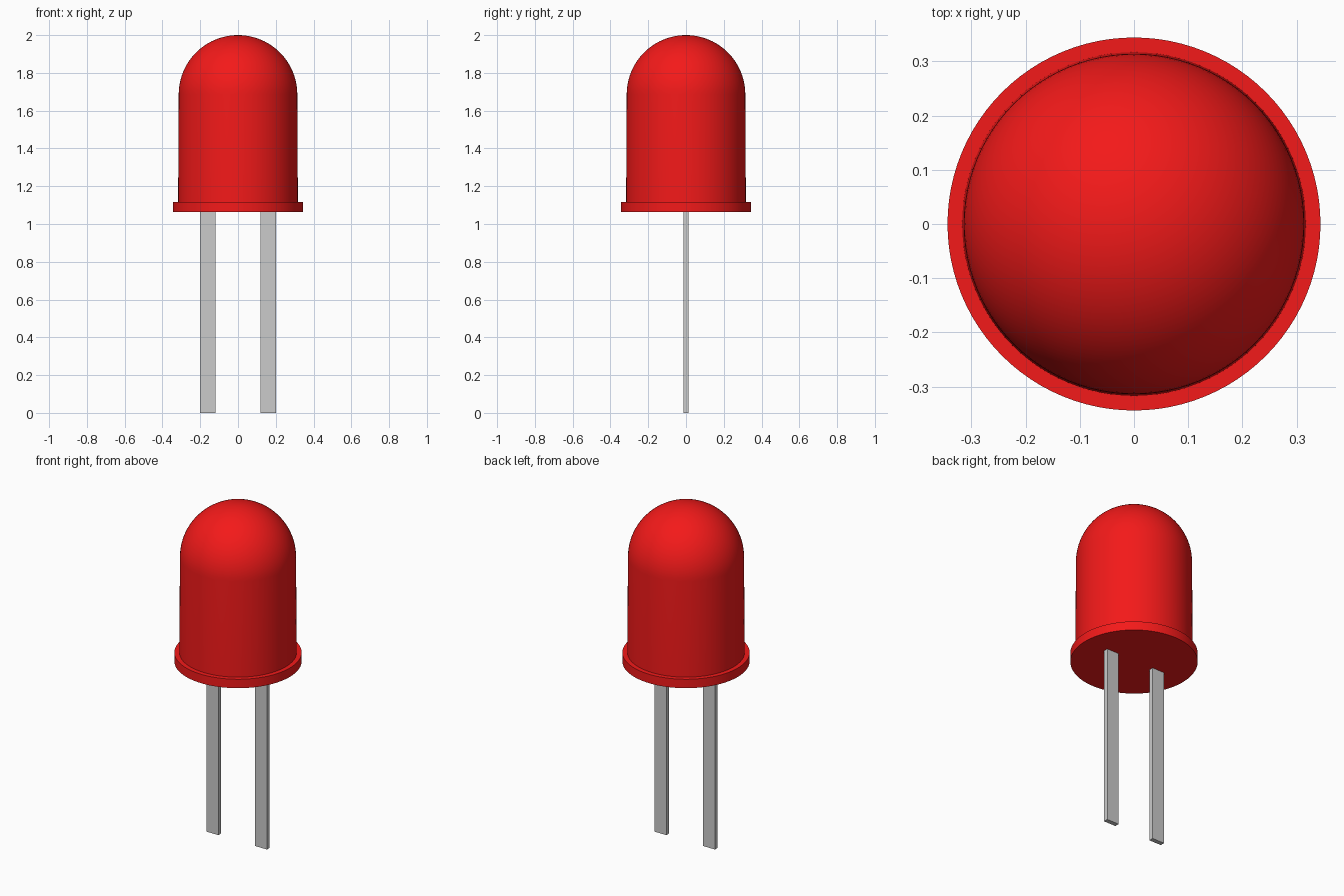
import bpy, bmesh, math

if "Cube" in bpy.data.objects:
    bpy.data.objects.remove(bpy.data.objects["Cube"])

red = bpy.data.materials.new("red_plastic")
red.diffuse_color = (0.9, 0.01, 0.01, 1)
red.use_nodes = True
red.node_tree.nodes["Principled BSDF"].inputs["Base Color"].default_value = red.diffuse_color
SEGMENTS = 96


def lathe(name, profile):
    """Revolve an (r, z) profile that starts and ends on the z axis."""
    bm = bmesh.new()
    verts = [bm.verts.new((r, 0, z)) for r, z in profile]
    edges = [bm.edges.new(pair) for pair in zip(verts, verts[1:])]
    bmesh.ops.spin(bm, geom=verts + edges, cent=(0, 0, 0), axis=(0, 0, 1),
                   angle=math.tau, steps=SEGMENTS, use_duplicate=False)
    bmesh.ops.remove_doubles(bm, verts=bm.verts, dist=0.0001)
    bmesh.ops.recalc_face_normals(bm, faces=bm.faces)
    mesh = bpy.data.meshes.new(name)
    bm.to_mesh(mesh)
    bm.free()
    obj = bpy.data.objects.new(name, mesh)
    bpy.context.collection.objects.link(obj)
    bpy.ops.object.select_all(action='DESELECT')
    obj.select_set(True)
    bpy.context.view_layer.objects.active = obj
    bpy.ops.object.shade_smooth_by_angle(angle=math.radians(30))
    return obj


def lead(name, x):
    """Flat metal strip from the ground up to the base of the lens."""
    bpy.ops.mesh.primitive_cube_add(size=1, location=(x, 0, 0.5325))
    obj = bpy.context.object
    obj.name = name
    obj.scale = (0.08, 0.027, 1.065)
    bpy.ops.object.transform_apply(location=False, rotation=False, scale=True)


# Lens: base flange, slightly tapered wall and hemispherical dome
dome_r, steps = 0.314, 24
profile = [(0, 1.064), (0.344, 1.064), (0.344, 1.117), (0.317, 1.117)]
for i in range(steps + 1):
    a = math.pi / 2 * i / steps
    profile.append((dome_r * math.cos(a), 2 - dome_r + dome_r * math.sin(a)))
lens = lathe("lens", profile)
lens.data.materials.append(red)

# Two leads, mirrored across x = 0
for side, label in ((-1, "left"), (1, "right")):
    lead(label + "_lead", side * 0.16)
